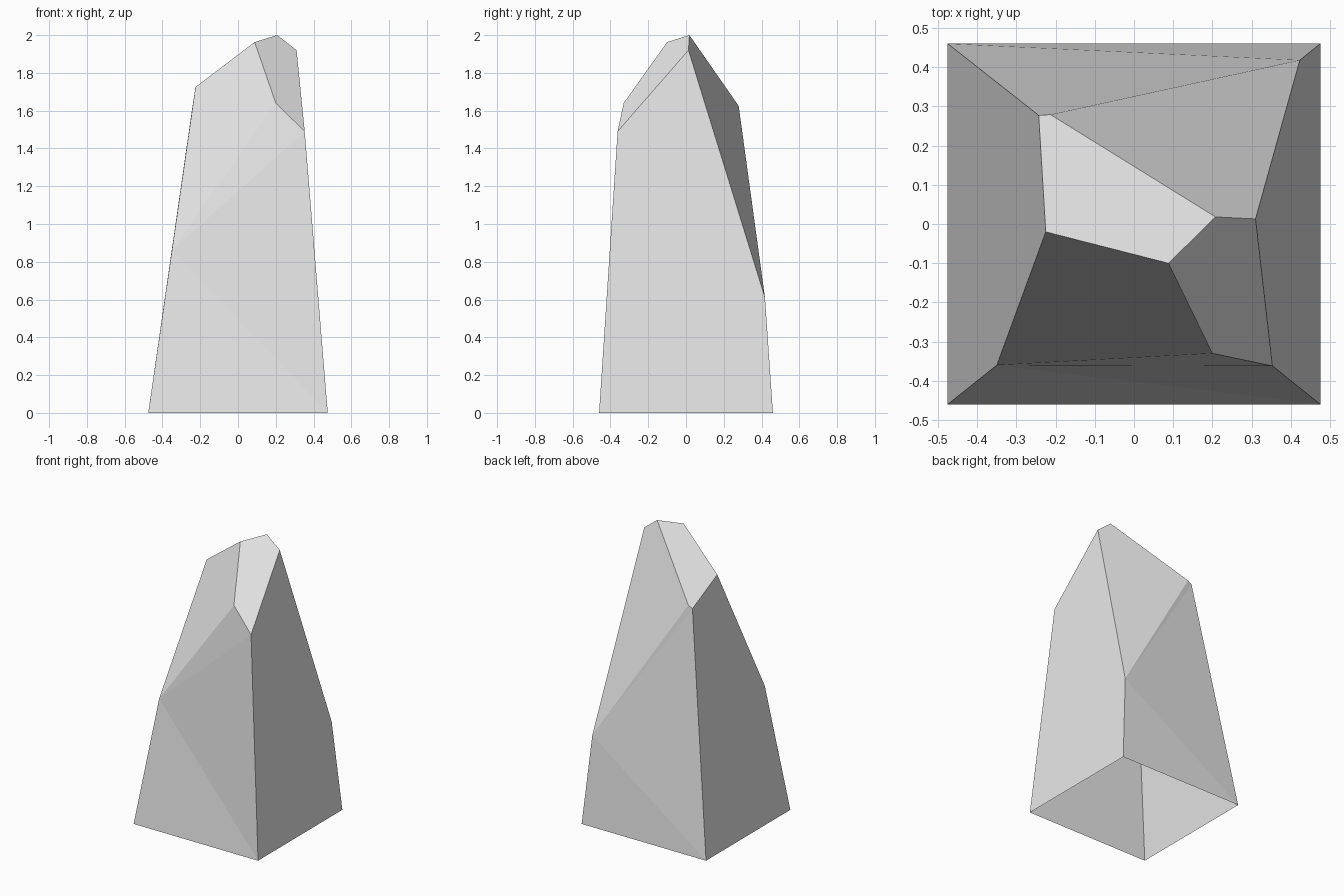
import bpy

# Remove the default cube
cube = bpy.data.objects.get("Cube")
if cube:
    bpy.data.objects.remove(cube, do_unlink=True)

# Stone material
stone = bpy.data.materials.new("stone_grey")
stone.use_nodes = True
grey = (0.8, 0.8, 0.8, 1)
stone.diffuse_color = grey
for node in stone.node_tree.nodes:
    if node.type == 'BSDF_PRINCIPLED':
        node.inputs["Base Color"].default_value = grey

# Named corners of the chiselled rock
corners = {
    "base_fr": (-0.475, -0.46, 0),
    "base_fl": (0.475, -0.46, 0),
    "base_bl": (0.475, 0.46, 0),
    "base_br": (-0.475, 0.46, 0),
    "waist_front": (-0.35, -0.36, 0.86),
    "waist_back": (0.423, 0.418, 0.61),
    "notch_inner": (0.2, -0.33, 1.64),
    "notch_outer": (0.353, -0.362, 1.49),
    "shoulder_front": (-0.225, -0.02, 1.725),
    "shoulder_back": (-0.243, 0.277, 1.608),
    "shoulder_tip": (-0.213, 0.279, 1.625),
    "peak_front": (0.088, -0.1, 1.963),
    "peak": (0.208, 0.018, 2.0),
    "peak_side": (0.31, 0.013, 1.92),
}

# Facets, wound outward; the underside is left open
facets = [
    # right and left sides
    "base_br base_fr waist_front shoulder_front shoulder_back",
    "base_fl base_bl waist_back peak_side notch_outer",
    # front
    "base_fr base_fl waist_front",
    "base_fl notch_outer waist_front",
    "notch_outer notch_inner waist_front",
    "waist_front notch_inner peak_front shoulder_front",
    # sloping top and corner notch
    "shoulder_front peak_front peak shoulder_tip shoulder_back",
    "peak_front notch_inner notch_outer peak_side peak",
    # back
    "peak peak_side waist_back shoulder_tip",
    "shoulder_back shoulder_tip waist_back",
    "base_br shoulder_back waist_back",
    "base_bl base_br waist_back",
]

names = list(corners)
mesh = bpy.data.meshes.new("standing_rock")
mesh.from_pydata(list(corners.values()), [],
                 [[names.index(n) for n in f.split()] for f in facets])
mesh.materials.append(stone)
mesh.update()
rock = bpy.data.objects.new("standing_rock", mesh)
bpy.context.scene.collection.objects.link(rock)
